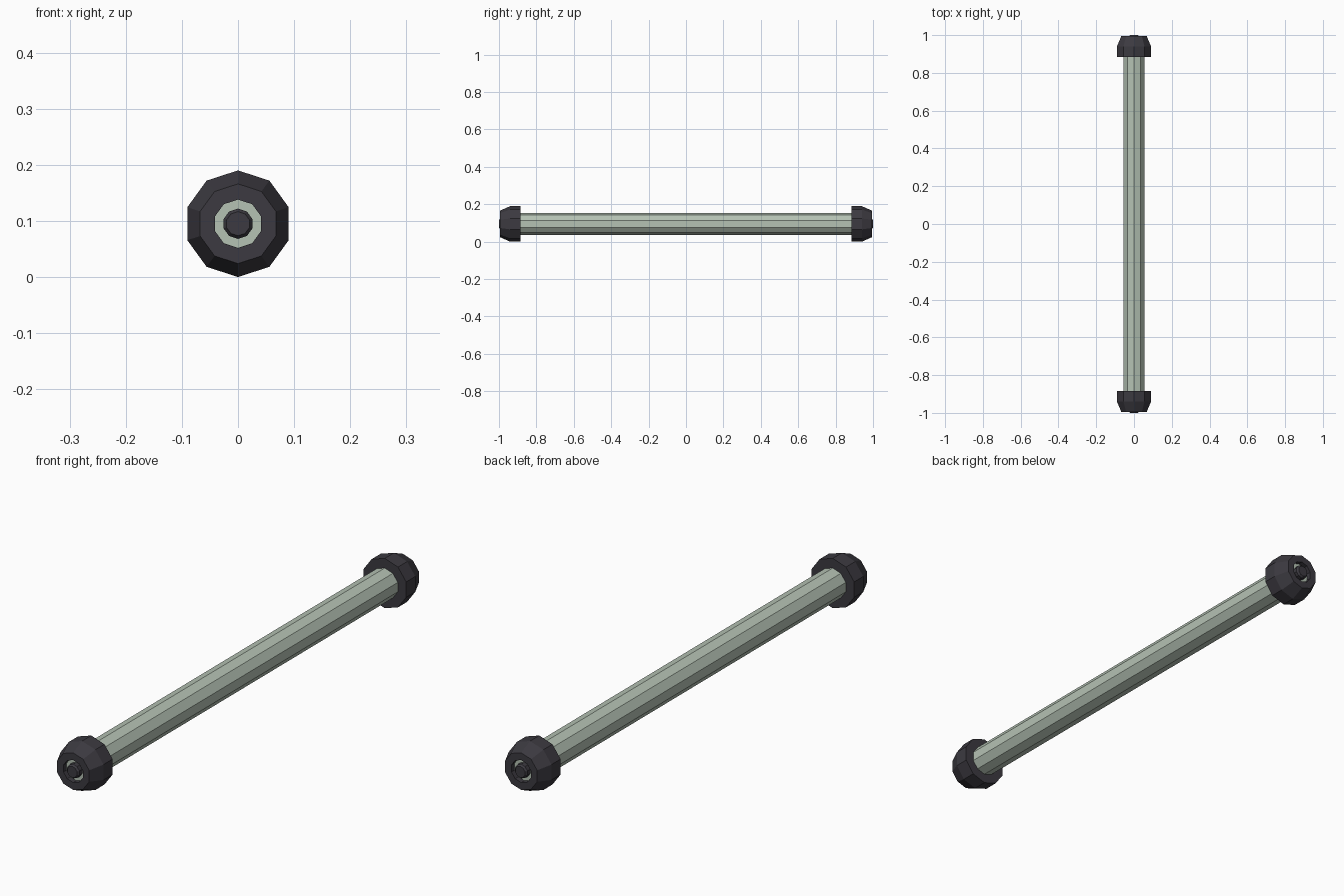
import bpy, bmesh, math

if "Cube" in bpy.data.objects:
    bpy.data.objects.remove(bpy.data.objects["Cube"])

SIDES = 10
ZC = 0.095  # height of the bar axis


def material(name, rgb):
    m = bpy.data.materials.new(name)
    m.diffuse_color = (*rgb, 1)
    m.use_nodes = True
    m.node_tree.nodes["Principled BSDF"].inputs["Base Color"].default_value = m.diffuse_color
    return m


GREEN = material("pale sage metal", (0.46, 0.54, 0.455))
DARK = material("charcoal rubber", (0.045, 0.042, 0.052))


def lathe(name, profile, mat, closed=False):
    """Turn (y, radius) points about the bar axis; radius 0 is not used, open ends are capped."""
    bm = bmesh.new()
    rings = []
    for y, r in profile:
        rings.append([bm.verts.new((r * math.sin(2 * math.pi * i / SIDES), y,
                                    ZC + r * math.cos(2 * math.pi * i / SIDES)))
                      for i in range(SIDES)])
    pairs = list(zip(rings, rings[1:]))
    if closed:
        pairs.append((rings[-1], rings[0]))
    else:
        bm.faces.new(rings[0])
        bm.faces.new(rings[-1])
    for a, b in pairs:
        for i in range(SIDES):
            j = (i + 1) % SIDES
            bm.faces.new((a[i], a[j], b[j], b[i]))
    bmesh.ops.recalc_face_normals(bm, faces=bm.faces)
    me = bpy.data.meshes.new(name)
    bm.to_mesh(me)
    bm.free()
    me.materials.append(mat)
    ob = bpy.data.objects.new(name, me)
    bpy.context.collection.objects.link(ob)
    return ob


# Long ten-sided bar
lathe("bar", [(-0.975, 0.058), (0.975, 0.058)], GREEN)

for s, side in ((-1, "front"), (1, "back")):
    # Chamfered end cap with a hole showing the end of the bar
    lathe(side + "_end_cap",
          [(s * 0.885, 0.058), (s * 0.885, 0.095), (s * 0.94, 0.095),
           (s * 0.994, 0.071), (s * 0.994, 0.043), (s * 0.975, 0.043)], DARK, closed=True)
    # Small bevelled bolt in the middle of the hole
    lathe(side + "_bolt", [(s * 0.97, 0.027), (s * 0.993, 0.027), (s * 1.0, 0.0215)], DARK)
